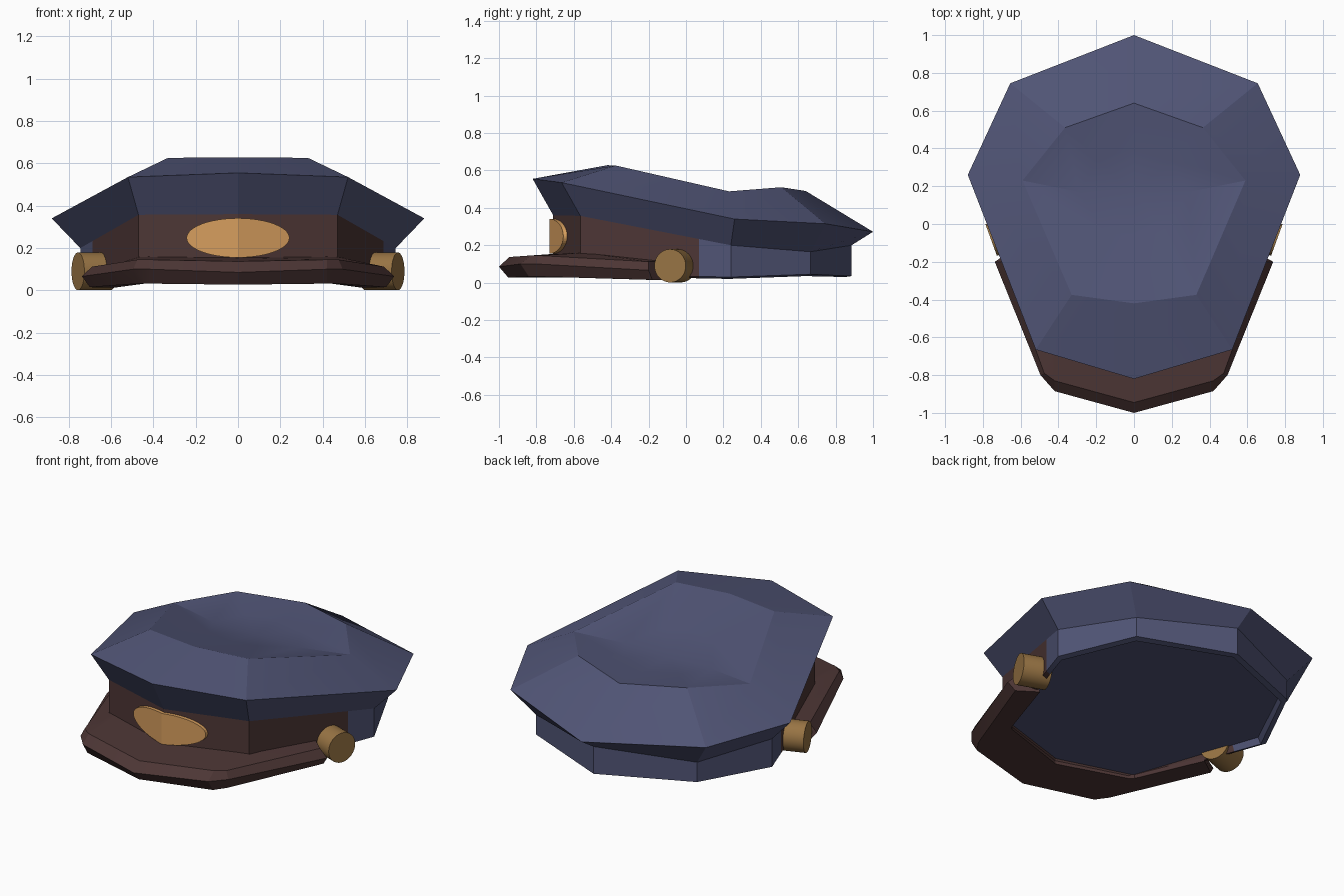
import bpy, bmesh, math
from mathutils import Vector

if "Cube" in bpy.data.objects:
    bpy.data.objects.remove(bpy.data.objects["Cube"])


def material(name, srgb):
    m = bpy.data.materials.new(name)
    m.diffuse_color = [((c / 255 + 0.055) / 1.055) ** 2.4 for c in srgb] + [1]
    m.use_nodes = True
    m.node_tree.nodes["Principled BSDF"].inputs["Base Color"].default_value = m.diffuse_color
    return m


BLUE = material("navy cloth", (80, 84, 117))
BROWN = material("dark brown leather", (77, 54, 53))
BADGE = material("pale brass", (213, 157, 93))
BUTTON = material("aged brass", (152, 116, 68))


def finish(bm, name, mats, smooth=None):
    bmesh.ops.recalc_face_normals(bm, faces=bm.faces[:])
    me = bpy.data.meshes.new(name)
    bm.to_mesh(me)
    bm.free()
    ob = bpy.data.objects.new(name, me)
    bpy.context.collection.objects.link(ob)
    for m in mats:
        me.materials.append(m)
    if smooth:
        bpy.ops.object.select_all(action='DESELECT')
        ob.select_set(True)
        bpy.context.view_layer.objects.active = ob
        bpy.ops.object.shade_smooth_by_angle(angle=math.radians(smooth))
    return ob


def mirrored(half):
    # stations run from the front centre round the right side to the back centre
    return list(half) + [(-x, y, z) for x, y, z in half[-2:0:-1]]


# Cap: stacked eight-sided rings from the recessed lining up to the dished top
base = [(0, -0.71), (0.47, -0.565), (0.745, 0.24), (0.54, 0.665), (0, 0.885)]


def band_ring(heights, s=1.0):
    return mirrored([(x * s, y * s, z) for (x, y), z in zip(base, heights)])


rings = [
    band_ring([0.06] * 5, 0.94),
    band_ring([0.035, 0.035, 0.02, 0.035, 0.03], 0.96),
    band_ring([0.045, 0.045, 0.03, 0.045, 0.035]),
    band_ring([0.36, 0.357, 0.2, 0.165, 0.2]),
    mirrored([(0, -0.82, 0.555), (0.52, -0.665, 0.535), (0.88, 0.26, 0.34),
              (0.655, 0.745, 0.315), (0, 1.0, 0.272)]),
    mirrored([(0, -0.42, 0.628), (0.33, -0.375, 0.626), (0.59, 0.23, 0.488),
              (0.365, 0.51, 0.51), (0, 0.64, 0.49)]),
    mirrored([(0, -0.07, 0.53), (0.16, -0.04, 0.53), (0.29, 0.17, 0.475),
              (0.19, 0.34, 0.48), (0, 0.4, 0.475)]),
]
bm = bmesh.new()
layer = bm.faces.layers.int.new("band")
loops = [[bm.verts.new(p) for p in r] for r in rings]
bm.faces.new(loops[0][::-1])
for i, (a, b) in enumerate(zip(loops, loops[1:])):
    for k in range(8):
        j = (k + 1) % 8
        f = bm.faces.new((a[k], a[j], b[j], b[k]))
        f[layer] = int(i < 3)
centre = bm.verts.new((0, 0.17, 0.472))
for k in range(8):
    bm.faces.new((loops[-1][k], loops[-1][(k + 1) % 8], centre))

# front part of the band is leather, cut off at y = 0.07
band = [f for f in bm.faces if f[layer] == 1]
edges = {e for f in band for e in f.edges}
verts = {v for f in band for v in f.verts}
bmesh.ops.bisect_plane(bm, geom=band + list(edges) + list(verts),
                       plane_co=(0, 0.07, 0), plane_no=(0, 1, 0))
layer = bm.faces.layers.int["band"]
for f in bm.faces:
    if f[layer] == 1 and f.calc_center_median().y < 0.07:
        f.material_index = 1
finish(bm, "cap_crown_and_band", [BLUE, BROWN], 20)

# Visor: five-point section swept around the front
sections = [
    [(0, -0.69, .155), (0, -0.945, .137), (0, -1.0, .085), (0, -0.95, .027), (0, -0.67, .027)],
    [(.42, -.56, .16), (.42, -.83, .145), (.42, -.885, .10), (.42, -.84, .032), (.42, -.54, .032)],
    [(.46, -.54, .16), (.475, -.79, .145), (.495, -.80, .10), (.47, -.77, .032), (.44, -.52, .032)],
    [(.61, -.13, .115), (.69, -.20, .112), (.737, -.20, .066), (.70, -.18, .015), (.59, -.10, .012)],
]
full = [[(-x, y, z) for x, y, z in s] for s in sections[:0:-1]] + sections
bm = bmesh.new()
loops = [[bm.verts.new(p) for p in s] for s in full]
for a, b in zip(loops, loops[1:]):
    for k in range(5):
        j = (k + 1) % 5
        bm.faces.new((a[k], a[j], b[j], b[k]))
bm.faces.new(loops[0])
bm.faces.new(loops[-1])
finish(bm, "visor", [BROWN], 20)

# Badge: oval plate folded along the front of the band
bm = bmesh.new()
N = 48
sides = []
for depth in (0, 0.03):
    sides.append([bm.verts.new((0.243 * math.sin(t), -0.73 + depth + 0.305 * abs(0.243 * math.sin(t)),
                                0.248 + 0.093 * math.cos(t)))
                  for t in (2 * math.pi * i / N for i in range(N))])
for s in sides:
    bm.faces.new(s[:N // 2 + 1])
    bm.faces.new(s[N // 2:] + s[:1])
for k in range(N):
    j = (k + 1) % N
    bm.faces.new((sides[0][k], sides[0][j], sides[1][j], sides[1][k]))
finish(bm, "front_badge", [BADGE])

# Side buttons: short pegs standing square to the side walls
for side, label in ((1, "right"), (-1, "left")):
    axis = Vector((side * math.cos(math.radians(20)), -math.sin(math.radians(20)), 0))
    length = 0.165
    bm = bmesh.new()
    bmesh.ops.create_cone(bm, cap_ends=True, segments=32, radius1=0.089, radius2=0.089, depth=length)
    ob = finish(bm, label + "_button", [BUTTON], 30)
    ob.rotation_euler = axis.to_track_quat('Z', 'Y').to_euler()
    ob.location = Vector((side * 0.756, -0.085, 0.09)) - axis * length / 2
